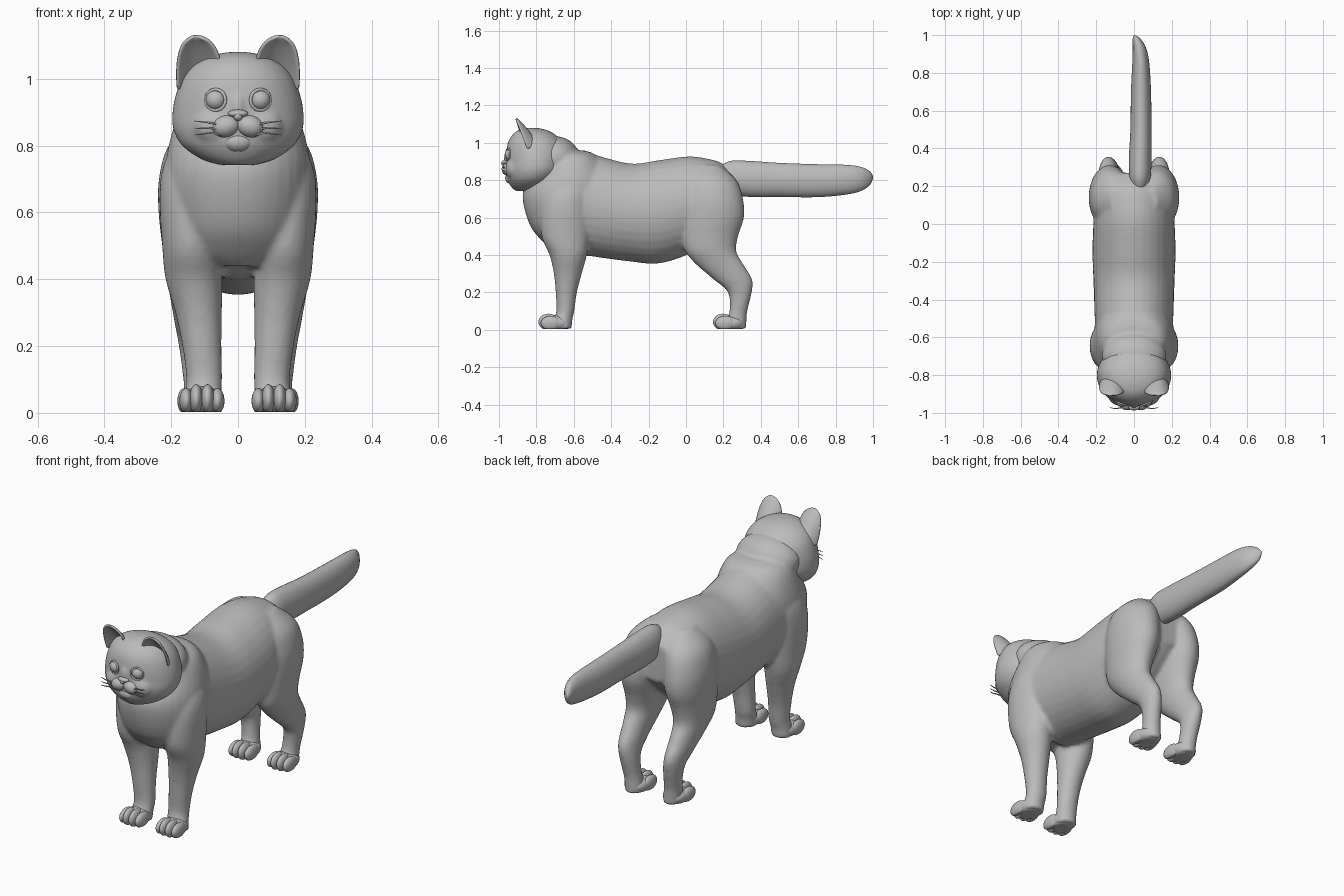
import bpy, bmesh, math
from mathutils import Matrix, Vector

if "Cube" in bpy.data.objects:
    bpy.data.objects.remove(bpy.data.objects["Cube"])

grey = bpy.data.materials.new("plain_grey")
grey.diffuse_color = (0.5, 0.5, 0.5, 1)
grey.use_nodes = True
grey.node_tree.nodes["Principled BSDF"].inputs["Base Color"].default_value = grey.diffuse_color


def loft(bm, stations, axis="z", sides=32, steps=5):
    """Smooth tube through elliptical sections: (t, centre a, centre b, radius a, radius b)."""
    p = [Vector(s) for s in stations]
    p = [p[0]] + p + [p[-1]]
    path = []
    for i in range(1, len(p) - 2):
        for k in range(steps):
            t = k / steps
            path.append(0.5 * (2 * p[i] + (p[i + 1] - p[i - 1]) * t
                        + (2 * p[i - 1] - 5 * p[i] + 4 * p[i + 1] - p[i + 2]) * t * t
                        + (3 * p[i] - p[i - 1] - 3 * p[i + 1] + p[i + 2]) * t ** 3))
    path.append(p[-1])
    rings = []
    for t, a, b, ra, rb in path:
        ring = []
        for k in range(sides):
            ang = 2 * math.pi * k / sides
            u, v = a + ra * math.cos(ang), b + rb * math.sin(ang)
            ring.append(bm.verts.new((u, v, t) if axis == "z" else (u, t, v)))
        rings.append(ring)
    for r, q in zip(rings, rings[1:]):
        for k in range(sides):
            j = (k + 1) % sides
            bm.faces.new((r[k], r[j], q[j], q[k]))
    bm.faces.new(rings[0])
    bm.faces.new(rings[-1])


def ball(bm, centre, radii, floor=None, rot=0):
    m = Matrix.Translation(centre) @ Matrix.Rotation(rot, 4, "Y") @ Matrix.Diagonal((*radii, 1))
    new = bmesh.ops.create_uvsphere(bm, u_segments=24, v_segments=14, radius=1, matrix=m)["verts"]
    if floor is not None:
        for v in new:
            v.co.z = max(v.co.z, floor)


def finish(bm, name, mirror=False, voxel=0, smooth=6):
    bmesh.ops.recalc_face_normals(bm, faces=bm.faces[:])
    for f in bm.faces:
        f.smooth = True
    me = bpy.data.meshes.new(name)
    bm.to_mesh(me)
    bm.free()
    me.materials.append(grey)
    ob = bpy.data.objects.new(name, me)
    bpy.context.collection.objects.link(ob)
    if mirror:
        ob.modifiers.new("mirror", "MIRROR").use_mirror_merge = False
    if voxel:
        r = ob.modifiers.new("fuse", "REMESH")
        r.mode, r.voxel_size, r.use_smooth_shade = "VOXEL", voxel, True
        s = ob.modifiers.new("soften", "SMOOTH")
        s.factor, s.iterations = 0.5, smooth
    return ob


def side(stations, s):
    return [(t, a * s, b, ra, rb) for t, a, b, ra, rb in stations]


# Body: trunk, chest, neck and legs fused into one skin
bm = bmesh.new()
loft(bm, [(-.70, 0, .70, .15, .18), (-.6, 0, .68, .205, .268), (-.5, 0, .665, .208, .273),
          (-.3, 0, .627, .215, .262), (-.15, 0, .63, .22, .276), (0, 0, .662, .215, .264),
          (.1, 0, .69, .20, .228), (.2, 0, .715, .17, .172), (.27, 0, .72, .11, .10)], "y")
loft(bm, [(.44, 0, -.65, .09, .08), (.48, 0, -.66, .15, .115), (.55, 0, -.645, .19, .185),
          (.65, 0, -.635, .215, .23), (.74, 0, -.63, .217, .242), (.82, 0, -.615, .203, .215),
          (.90, 0, -.61, .175, .16), (.94, 0, -.60, .135, .11), (.958, 0, -.60, .07, .06)])
ball(bm, (0, -.70, .92), (.172, .13, .115))
front_leg = [(.85, .11, -.62, .05, .07), (.75, .13, -.63, .09, .12), (.65, .142, -.645, .093, .13),
             (.5, .14, -.645, .087, .127), (.4, .132, -.63, .085, .10), (.3, .118, -.632, .07, .075),
             (.2, .108, -.64, .059, .057), (.1, .101, -.645, .054, .048), (.05, .105, -.66, .055, .052),
             (.005, .107, -.665, .055, .055)]
hind_leg = [(.88, .085, .12, .04, .06), (.8, .108, .135, .10, .135), (.7, .125, .14, .112, .165),
            (.6, .13, .14, .108, .17), (.5, .135, .127, .092, .152), (.42, .14, .132, .078, .137),
            (.35, .14, .18, .064, .127), (.27, .137, .25, .053, .104), (.2, .13, .288, .047, .064),
            (.1, .12, .28, .044, .048), (.05, .115, .268, .047, .056), (.005, .112, .262, .05, .06)]
for s in (1, -1):
    loft(bm, side(front_leg, s))
    loft(bm, side(hind_leg, s))
finish(bm, "body", voxel=0.011, smooth=5)

# Paws: pad plus four toes
for name, x, y in (("front_paws", .108, -.735), ("hind_paws", .114, .198)):
    bm = bmesh.new()
    ball(bm, (x, y + .045, .035), (.062, .075, .045), .003)
    for dx, dy, h in ((-.047, .012, .036), (-.017, 0, .042), (.017, 0, .042), (.047, .012, .036)):
        ball(bm, (x + dx, y + dy, h), (.0205, .054, h + .002), .003)
    finish(bm, name, mirror=True)

# Tail: thick, blunt and slightly curved
bm = bmesh.new()
loft(bm, [(.17, .03, .80, .035, .07), (.24, .031, .812, .056, .091), (.35, .033, .806, .06, .096),
          (.5, .037, .801, .056, .091), (.7, .037, .797, .053, .088), (.85, .036, .802, .045, .080),
          (.93, .029, .806, .036, .066), (.98, .014, .81, .021, .04), (1, .004, .815, .004, .008)], "y")
finish(bm, "tail")

# Head: broad round skull with full cheeks
bm = bmesh.new()
loft(bm, [(.742, 0, -.85, .05, .06), (.76, 0, -.837, .11, .094), (.80, 0, -.82, .167, .135),
          (.85, 0, -.805, .194, .16), (.9, 0, -.80, .196, .163), (.95, 0, -.80, .187, .161),
          (1.0, 0, -.803, .168, .149), (1.04, 0, -.812, .135, .118), (1.068, 0, -.82, .085, .075),
          (1.08, 0, -.825, .03, .025)], sides=48)
for s in (1, -1):
    ball(bm, (s * .06, -.915, .86), (.075, .05, .06))
ball(bm, (0, -.945, .915), (.022, .03, .05))
finish(bm, "head", voxel=0.008, smooth=6)

# Ears: cupped shells opening forward
bm = bmesh.new()
n = 10
grid = []
for j in range(n + 1):
    v = j / n
    width = .062 * math.sqrt(max(0, 1 - v ** 2.6)) + .004
    row = []
    for i in range(n + 1):
        u = 2 * i / n - 1
        cup = (1 - u * u) * (1 - v) ** .8 * .085
        row.append(bm.verts.new((.116 + .012 * v + width * u,
                                 -.885 - .025 * v + cup + .035 * max(u, 0) * (1 - v),
                                 1.0 + .13 * v + .035 * (1 - v) * (-u))))
    grid.append(row)
for a, b in zip(grid, grid[1:]):
    for i in range(n):
        bm.faces.new((a[i], a[i + 1], b[i + 1], b[i]))
ears = finish(bm, "ears", mirror=True)
sol = ears.modifiers.new("thickness", "SOLIDIFY")
sol.thickness, sol.offset = .012, 0
sub = ears.modifiers.new("round", "SUBSURF")
sub.levels = sub.render_levels = 1

# Eyes with thin lids
bm = bmesh.new()
ball(bm, (.066, -.938, .937), (.031, .031, .031))
finish(bm, "eyes", mirror=True)
bpy.ops.mesh.primitive_torus_add(major_radius=.031, minor_radius=.005, major_segments=32, minor_segments=8,
                                 location=(0, 0, 0))
lids = bpy.context.object
lids.name = "eyelids"
lids.data.transform(Matrix.Translation((.067, -.951, .937)) @ Matrix.Rotation(.35, 4, "Z")
                    @ Matrix.Rotation(math.pi / 2, 4, "X"))
lids.data.materials.append(grey)
lids.data.shade_smooth()
lids.modifiers.new("mirror", "MIRROR")

# Muzzle pads, chin and nose
bm = bmesh.new()
ball(bm, (.036, -.952, .858), (.042, .034, .033), rot=.25)
finish(bm, "muzzle_pads", mirror=True)
bm = bmesh.new()
ball(bm, (0, -.935, .812), (.046, .032, .032))
finish(bm, "chin")
bm = bmesh.new()
ball(bm, (0, -.968, .896), (.03, .018, .012))
ball(bm, (0, -.972, .888), (.014, .016, .014))
finish(bm, "nose")

# Whiskers: three short curved hairs on each side
bm = bmesh.new()
for z, lift in ((.868, .006), (.852, 0), (.838, -.006)):
    loft(bm, [(.05, -.966, z - .008, .003, .003), (.08, -.975, z, .003, .003),
              (.105, -.976, z + lift * .5, .0025, .0025), (.13, -.972, z + lift, .001, .001)],
         sides=6, steps=3)
for v in bm.verts:
    v.co = Vector((v.co.z, v.co.x, v.co.y))
for v in bm.verts:
    v.co = Vector((v.co.x, v.co.y, v.co.z))
finish(bm, "whiskers", mirror=True)
